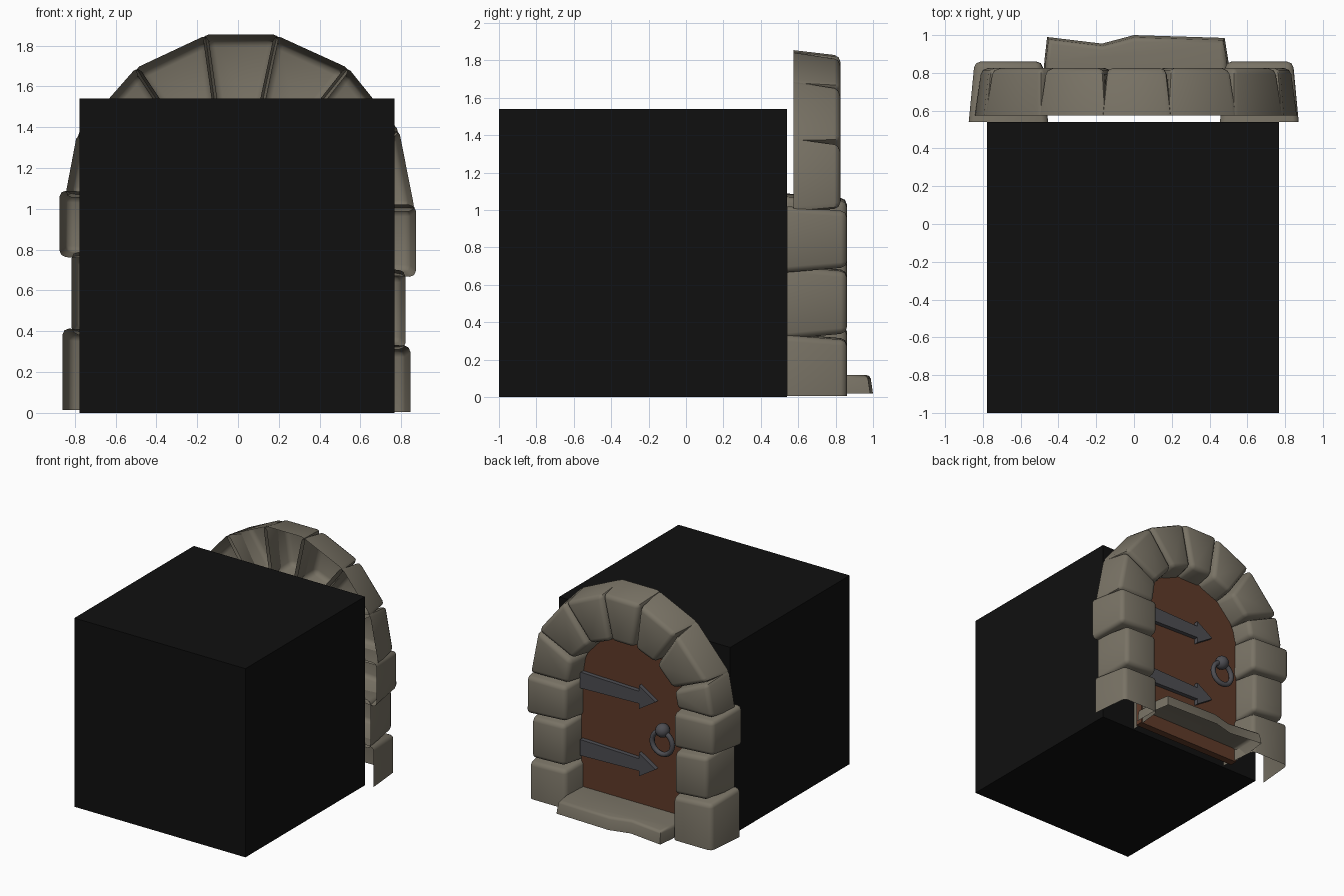
import bpy, bmesh, math
from mathutils import Vector

if "Cube" in bpy.data.objects:
    bpy.data.objects.remove(bpy.data.objects["Cube"])


def material(name, rgb):
    m = bpy.data.materials.new(name)
    m.diffuse_color = (*rgb, 1)
    m.use_nodes = True
    m.node_tree.nodes["Principled BSDF"].inputs["Base Color"].default_value = m.diffuse_color
    return m


STONE = material("stone", (0.19, 0.17, 0.13))
WOOD = material("brown wood", (0.115, 0.043, 0.022))
IRON = material("dark iron", (0.075, 0.075, 0.085))
BLACK = material("black", (0.005, 0.005, 0.005))


def finish(name, bm, mat, smooth=None):
    me = bpy.data.meshes.new(name)
    bm.to_mesh(me)
    bm.free()
    ob = bpy.data.objects.new(name, me)
    bpy.context.collection.objects.link(ob)
    me.materials.append(mat)
    if smooth:
        bpy.ops.object.select_all(action='DESELECT')
        ob.select_set(True)
        bpy.context.view_layer.objects.active = ob
        bpy.ops.object.shade_smooth_by_angle(angle=math.radians(smooth))
    return ob


def prism(outline, y0, y1, shrink=0.0):
    """Prism along y from an xz outline; returns bmesh and its back face."""
    bm = bmesh.new()
    cx = sum(p[0] for p in outline) / len(outline)
    cz = sum(p[1] for p in outline) / len(outline)
    back, front = [], []
    for x, z in outline:
        d = Vector((cx - x, cz - z)).normalized() * shrink
        if z < 0.05:
            d.y = 0
        back.append(bm.verts.new((x, y0, z)))
        front.append(bm.verts.new((x + d.x, y1, z + d.y)))
    back_face = bm.faces.new(back)
    bm.faces.new(front[::-1])
    n = len(outline)
    for i in range(n):
        j = (i + 1) % n
        bm.faces.new((back[j], back[i], front[i], front[j]))
    bmesh.ops.recalc_face_normals(bm, faces=bm.faces)
    return bm, back_face


def bevel_open(bm, doomed, width):
    """Remove hidden faces, then round every remaining inner edge."""
    bmesh.ops.delete(bm, geom=doomed, context='FACES')
    edges = [e for e in bm.edges if not e.is_boundary]
    bmesh.ops.bevel(bm, geom=edges, offset=width, segments=2, profile=0.5,
                    affect='EDGES', clamp_overlap=True)


def stone(name, outline, y0, y1):
    bm, back = prism(outline, y0, y1, 0.04)
    doomed = [back] + [f for f in bm.faces
                       if f is not back and all(v.co.z < 0.03 for v in f.verts)]
    bevel_open(bm, doomed, 0.032)
    finish(name, bm, STONE, 50)


# dark block behind the door
bm = bmesh.new()
bmesh.ops.create_cube(bm, size=1)
for v in bm.verts:
    v.co = (v.co.x * 1.545 - 0.005, v.co.y * 1.54 - 0.23, (v.co.z + 0.5) * 1.54)
finish("dark_block", bm, BLACK)

# side pillars: outer x, bottom z outside/inside, top z outside/inside
pillars = {
    "right": (1, [(0.845, 0.005, 0.005, 0.33, 0.34), (0.82, 0.31, 0.32, 0.70, 0.71),
                  (0.872, 0.665, 0.69, 1.02, 1.02)]),
    "left": (-1, [(0.86, 0.015, 0.015, 0.415, 0.39), (0.815, 0.385, 0.36, 0.79, 0.76),
                  (0.875, 0.765, 0.74, 1.09, 1.07)]),
}
for side, (s, rows) in pillars.items():
    for i, (x, zb, zbi, zt, zti) in enumerate(rows):
        inner = 0.455 if i != 1 else 0.47
        stone(f"{side}_pillar_stone_{i + 1}",
              [(s * x, zb), (s * x, zt), (s * inner, zti), (s * inner, zbi)],
              0.54, 0.86)

# arch stones between successive joints (outer x, outer z, inner x, inner z)
joints = [(0.865, 1.00, 0.46, 1.00), (0.79, 1.38, 0.43, 1.20), (0.54, 1.69, 0.28, 1.36),
          (0.19, 1.855, 0.10, 1.43), (-0.16, 1.855, -0.10, 1.43), (-0.50, 1.69, -0.28, 1.36),
          (-0.79, 1.36, -0.43, 1.20), (-0.845, 1.07, -0.46, 1.06)]
for i, (a, b) in enumerate(zip(joints, joints[1:])):
    a0, a1, b0, b1 = (Vector(a[:2]), Vector(a[2:]), Vector(b[:2]), Vector(b[2:]))
    o = (b0 - a0).normalized() * 0.014   # small overlap so joints become grooves
    quad = [a0 - o, b0 + o, b1 + o, a1 - o]
    if i in (2, 3, 4):
        for p in quad[:2]:
            p.y = min(p.y, 1.855)
    stone(f"arch_stone_{i + 1}", [tuple(p) for p in quad], 0.575, 0.825)

# arched wooden door
outline = [(0.48, 0.005), (0.48, 1.02)]
for k in range(1, 12):
    t = math.pi * k / 12
    outline.append((0.48 * math.cos(t), 1.02 + 0.44 * math.sin(t)))
outline += [(-0.48, 1.02), (-0.48, 0.005)]
bm, _ = prism(outline, 0.6, 0.66)
finish("door", bm, WOOD)

# worn stone doorstep, open underneath
bm = bmesh.new()
plan = [(-0.48, 0.64), (-0.475, 0.86), (-0.46, 0.99), (-0.17, 0.955), (0.0, 1.0),
        (0.48, 0.985), (0.50, 0.86), (0.50, 0.64)]
low = [bm.verts.new((x, y, 0.018)) for x, y in plan]
top = [bm.verts.new((x * 0.98, y - (0.015 if y > 0.9 else 0), 0.118)) for x, y in plan]
bm.faces.new(top)
n = len(plan)
for i in range(n - 1):
    bm.faces.new((low[i], low[i + 1], top[i + 1], top[i]))
bmesh.ops.recalc_face_normals(bm, faces=bm.faces)
edges = [e for e in bm.edges if not e.is_boundary and e.verts[0].co.z > 0.1
         and e.verts[1].co.z > 0.1]
bmesh.ops.bevel(bm, geom=edges, offset=0.02, segments=2, profile=0.5, affect='EDGES')
if sum(f.normal.z * f.calc_area() for f in bm.faces) < 0:
    bmesh.ops.reverse_faces(bm, faces=bm.faces)
finish("doorstep", bm, STONE, 50)

# arrow-headed hinge straps
for name, z in (("lower_hinge", 0.45), ("upper_hinge", 1.0)):
    pts = [(0.47, z - 0.065), (0.47, z + 0.065), (-0.06, z + 0.05), (-0.06, z + 0.095),
           (-0.21, z), (-0.06, z - 0.095), (-0.06, z - 0.05)]
    bm, _ = prism(pts, 0.655, 0.695)
    finish(name, bm, IRON)

# handle knob and ring
bm = bmesh.new()
bmesh.ops.create_uvsphere(bm, u_segments=16, v_segments=10, radius=0.055)
bmesh.ops.translate(bm, verts=bm.verts, vec=(-0.29, 0.715, 0.80))
finish("handle_knob", bm, IRON, 60)
bpy.ops.mesh.primitive_torus_add(major_segments=20, minor_segments=8, major_radius=0.092,
                                 minor_radius=0.02, location=(-0.29, 0.72, 0.70),
                                 rotation=(math.pi / 2, 0, 0))
ring = bpy.context.object
ring.name = "handle_ring"
ring.data.materials.append(IRON)
bpy.ops.object.shade_smooth_by_angle(angle=math.radians(60))
